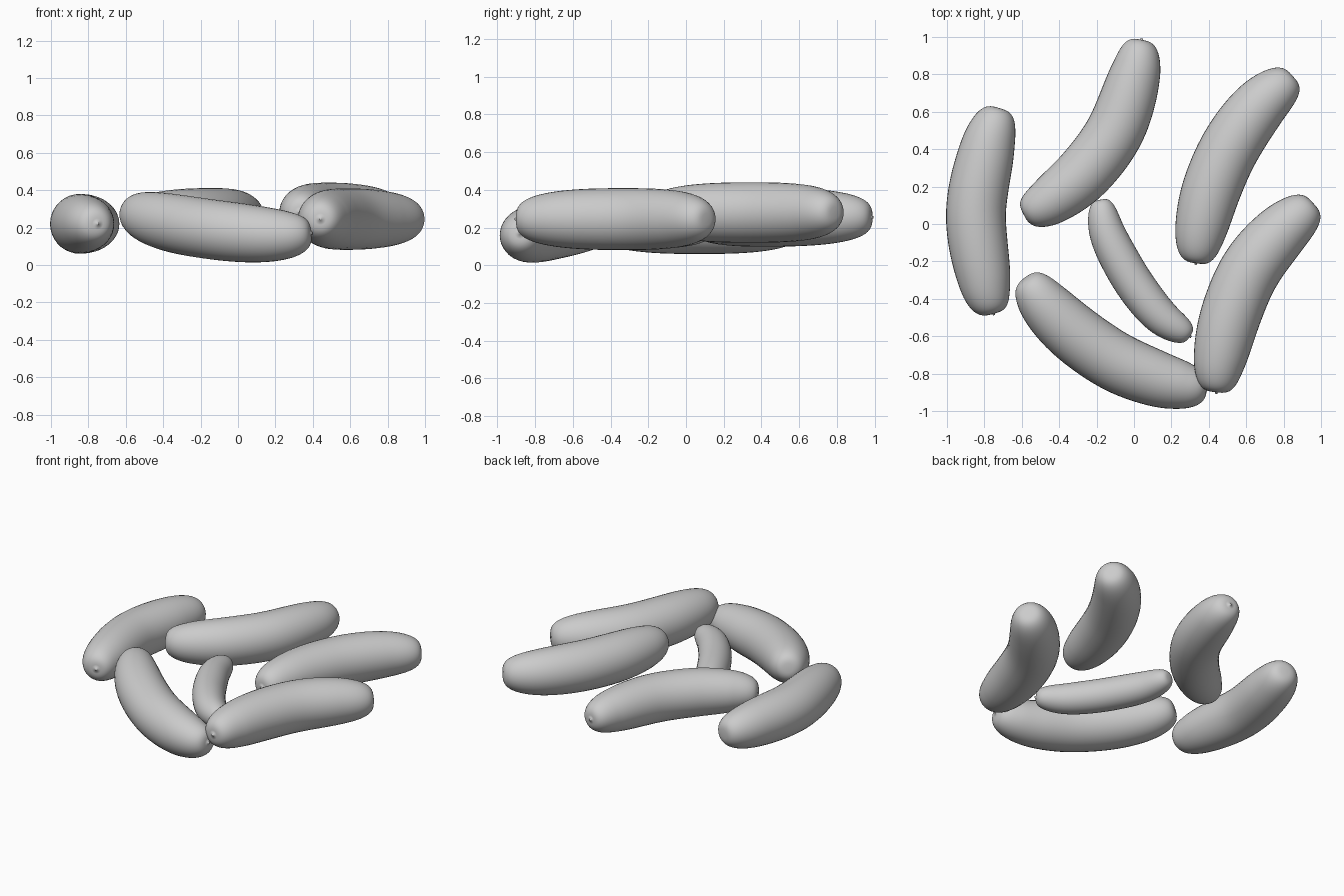
import bpy, bmesh, math
from mathutils import Vector

cube = bpy.data.objects.get("Cube")
if cube:
    bpy.data.objects.remove(cube, do_unlink=True)

grey = bpy.data.materials.new("plain_grey")
grey.use_nodes = True
COLOUR = (0.6, 0.6, 0.6, 1)
grey.diffuse_color = COLOUR
grey.node_tree.nodes["Principled BSDF"].inputs["Base Color"].default_value = COLOUR

SIDES, RINGS = 36, 56
UP = Vector((0, 0, 1))


def spline(points, steps=20):
    """Dense smooth polyline through the points."""
    p = [Vector(q) for q in points]
    p = [2 * p[0] - p[1]] + p + [2 * p[-1] - p[-2]]
    line = []
    for a, b, c, d in zip(p, p[1:], p[2:], p[3:]):
        for i in range(steps):
            t = i / steps
            line.append(0.5 * (2 * b + (c - a) * t + (2 * a - 5 * b + 4 * c - d) * t ** 2
                               + (3 * b - a - 3 * c + d) * t ** 3))
    return line + [p[-2]]


def sample(line, fraction):
    """Point and direction at a fraction of the line's length."""
    lengths = [(b - a).length for a, b in zip(line, line[1:])]
    left = fraction * sum(lengths)
    for a, b, size in zip(line, line[1:], lengths):
        if left <= size:
            break
        left -= size
    return a.lerp(b, min(left / size, 1)), (b - a).normalized()


def pod(name, radius, points):
    """Bent, round-ended body with a tiny stub at its first point."""
    line = spline(points)
    rings = []
    for i in range(1, RINGS):
        u = -math.cos(math.pi * i / RINGS)
        centre, along = sample(line, (u + 1) / 2)
        rings.append((centre, along, radius * (1 - abs(u) ** 2.6) ** 0.3))
    # stub rings go before the body
    start, along = sample(line, 0)
    rings = [(start - along * 0.008, along, 0.006), (start, along, 0.008)] + rings

    bm = bmesh.new()
    loops = []
    for centre, along, r in rings:
        side = along.cross(UP).normalized()
        over = side.cross(along)
        loops.append([bm.verts.new(centre + r * (side * math.cos(a) + over * math.sin(a)))
                      for a in (2 * math.pi * k / SIDES for k in range(SIDES))])
    for low, high in zip(loops, loops[1:]):
        for k in range(SIDES):
            n = (k + 1) % SIDES
            bm.faces.new((low[k], low[n], high[n], high[k]))
    bm.faces.new(loops[0])
    tip = bm.verts.new(line[-1])
    for k in range(SIDES):
        bm.faces.new((loops[-1][k], loops[-1][(k + 1) % SIDES], tip))
    bmesh.ops.recalc_face_normals(bm, faces=bm.faces)
    for face in bm.faces:
        face.smooth = True
    mesh = bpy.data.meshes.new(name)
    bm.to_mesh(mesh)
    bm.free()
    mesh.materials.append(grey)
    bpy.context.collection.objects.link(bpy.data.objects.new(name, mesh))


def flat(z, *points):
    return [(x, y, z) for x, y in points]


# Pods lying level
pod("right_pod", 0.16, flat(0.22, (-.75, -.48), (-.80, -.3), (-.845, .05), (-.79, .38), (-.72, .62)))
pod("back_pod", 0.156, flat(0.255, (.04, .985), (0, .78), (-.1, .5), (-.26, .28), (-.44, .13), (-.59, .05)))
pod("left_back_pod", 0.16, flat(0.28, (.33, -.21), (.36, -.02), (.42, .2), (.52, .42), (.67, .63), (.85, .79)))
pod("left_front_pod", 0.164, flat(0.245, (.44, -.9), (.46, -.72), (.52, -.48), (.62, -.25), (.77, -.06), (.96, .11)))
pod("small_middle_pod", 0.105, flat(0.19, (.3, -.6), (.15, -.5), (.03, -.36), (-.07, -.2), (-.145, -.04), (-.18, .13)))

# Tilted pod at the front
pod("front_pod", 0.16, [(.39, -.88, .17), (.25, -.86, .16), (.1, -.82, .165), (-.1, -.735, .185),
                        (-.3, -.6, .215), (-.46, -.45, .25), (-.58, -.29, .29)])
